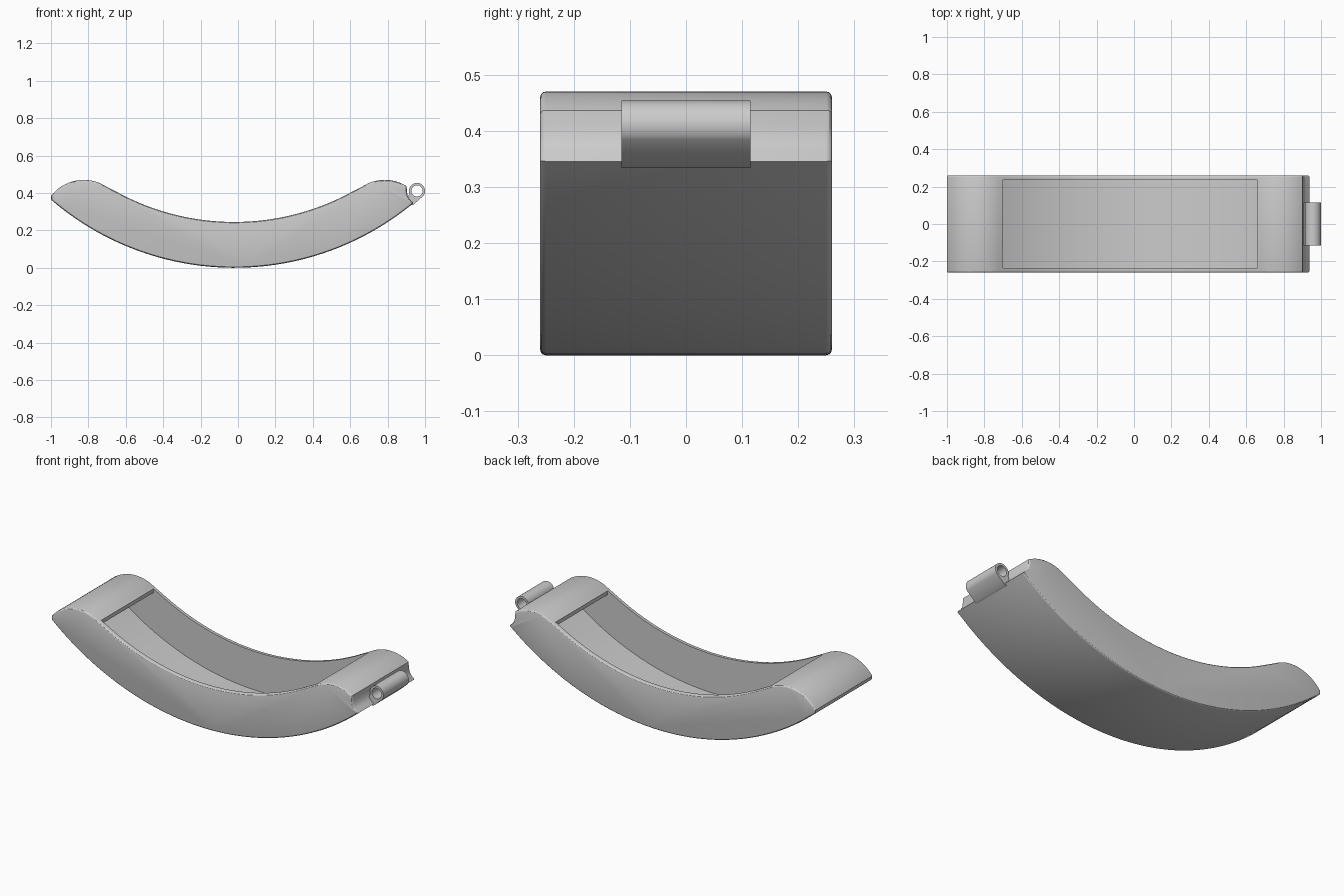
import bpy, bmesh, math
from math import sin, cos, asin, radians

if "Cube" in bpy.data.objects:
    bpy.data.objects.remove(bpy.data.objects["Cube"])

MID = -0.02          # the band is symmetric about this x
HALF = 0.26          # half width of the band
WALL = 0.025
SHADE = (0.6, 0.6, 0.6, 1)

grey = bpy.data.materials.new("plain grey")
grey.use_nodes = True
grey.diffuse_color = SHADE
grey.node_tree.nodes["Principled BSDF"].inputs["Base Color"].default_value = SHADE


def arc(cx, cz, r, start, end, n):
    """Points on a circle in the xz plane, angles in degrees."""
    angles = [radians(start + (end - start) * i / n) for i in range(n + 1)]
    return [(cx + r * cos(a), cz + r * sin(a)) for a in angles]


def bowl(cz, r, x0, x1, n=64):
    """Lower arc of a large circle between two x positions."""
    a0, a1 = [math.degrees(asin((x - MID) / r)) - 90 for x in (x0, x1)]
    return arc(MID, cz, r, a0, a1, n)


def mirrored(points):
    return [(2 * MID - x, z) for x, z in points]


def extrude(name, profile, half, round_rim=0):
    """Extrude an xz profile along y, optionally rounding both rims."""
    bm = bmesh.new()
    face = bm.faces.new([bm.verts.new((x, -half, z)) for x, z in profile])
    moved = bmesh.ops.extrude_face_region(bm, geom=[face])["geom"]
    bmesh.ops.translate(bm, vec=(0, 2 * half, 0),
                        verts=[g for g in moved if isinstance(g, bmesh.types.BMVert)])
    # The starting face is kept as the front cap when extrusion leaves it there
    if not face.is_valid:
        bmesh.ops.holes_fill(bm, edges=bm.edges, sides=0)
    bmesh.ops.recalc_face_normals(bm, faces=bm.faces)
    if round_rim:
        rim = [e for e in bm.edges if abs(e.verts[0].co.y - e.verts[1].co.y) < 1e-5]
        bmesh.ops.bevel(bm, geom=rim, offset=round_rim, segments=3,
                        profile=0.5, affect='EDGES', clamp_overlap=False)
    mesh = bpy.data.meshes.new(name)
    bm.to_mesh(mesh)
    bm.free()
    obj = bpy.data.objects.new(name, mesh)
    bpy.context.collection.objects.link(obj)
    mesh.materials.append(grey)
    return obj


def cut(obj, cutter):
    """Subtract a cutter, apply it and shade the result."""
    mod = obj.modifiers.new("cut", 'BOOLEAN')
    mod.operation = 'DIFFERENCE'
    mod.solver = 'EXACT'
    mod.object = cutter
    bpy.ops.object.select_all(action='DESELECT')
    bpy.context.view_layer.objects.active = obj
    obj.select_set(True)
    bpy.ops.object.modifier_apply(modifier=mod.name)
    bpy.data.objects.remove(cutter)
    bpy.ops.object.shade_smooth_by_angle(angle=radians(30))


# Curved band: outer bowl, concave hinge seat, two rounded ends, inner bowl
left_end = arc(-0.825, 0.25, 0.22, 143, 58, 18)
right_end = mirrored(arc(-0.825, 0.25, 0.22, 122, 58, 14))
seat = [(0.936, 0.349), (0.918, 0.365), (0.907, 0.385), (0.903, 0.41)]
inner = bowl(1.555, 1.31, -0.65, 0.61, 48)[::-1]
outline = bowl(1.5, 1.5, -0.998, 0.938) + seat + right_end + inner + left_end[::-1]
band = extrude("curved_band", outline, HALF, 0.01)

# Hollow pocket reaching under a lip at each end of the opening
under_lip = arc(-0.825, 0.25, 0.195, 115, 58, 10)
under_lip = [p for p in under_lip if p[0] < -0.705] + [(-0.70, 0.41), (-0.70, 0.7)]
floor = bowl(1.5, 1.5 - WALL, -0.91, 0.87)
pocket = extrude("pocket_cutter", floor + mirrored(under_lip) + under_lip[::-1],
                 HALF - WALL)
cut(band, pocket)

# Hinge knuckle with a strap running into the band
strap = [(0.905, 0.37), (0.928, 0.334), (0.938, 0.337)]
knuckle = extrude("hinge_knuckle", arc(0.957, 0.411, 0.043, -38, 200, 32) + strap, 0.115)
pin_hole = extrude("pin_hole_cutter", arc(0.957, 0.411, 0.03, 0, 348.75, 31), 0.2)
cut(knuckle, pin_hole)
